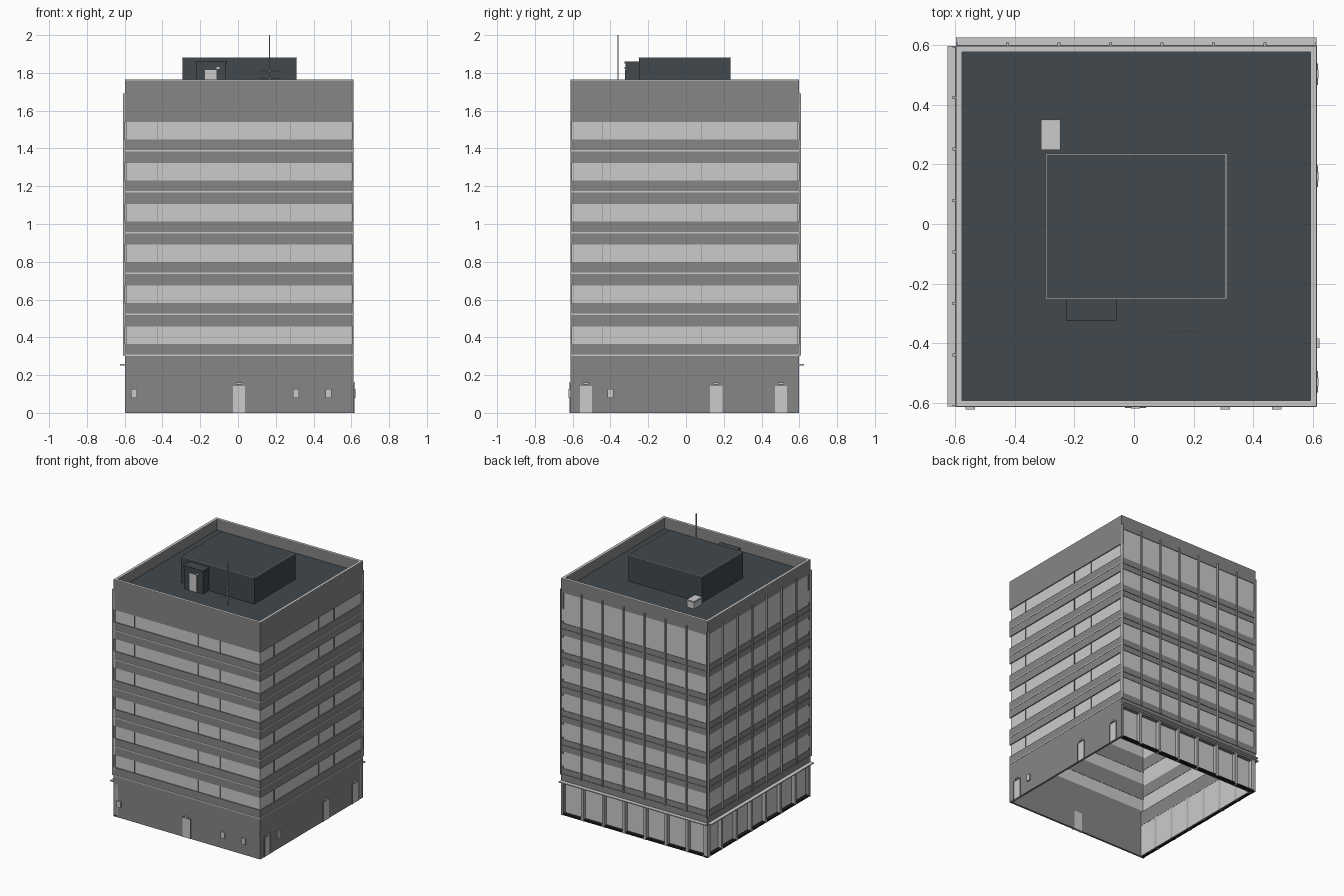
import bpy, bmesh
from mathutils import Matrix, Vector

cube = bpy.data.objects.get("Cube")
if cube:
    bpy.data.objects.remove(cube)


def material(name, rgb):
    m = bpy.data.materials.new(name)
    m.use_nodes = True
    col = (*rgb, 1)
    m.diffuse_color = col
    m.node_tree.nodes["Principled BSDF"].inputs["Base Color"].default_value = col
    return m


WALL = material("wall grey", (0.24, 0.24, 0.24))
PALE = material("pale grey", (0.6, 0.6, 0.6))
METAL = material("mullion grey", (0.45, 0.45, 0.45))
ROOF = material("roof slate", (0.053, 0.065, 0.073))
BLACK = material("base black", (0.012, 0.012, 0.012))

X0, X1, Y0, Y1 = -0.597, 0.612, -0.612, 0.597
TOP, ROOF_Z = 1.765, 1.685
FLOORS = [0.305 + 0.2165 * i for i in range(6)]
parts = {}


def box(name, mat, x, y, z):
    """Queue an axis-aligned box, given as (low, high) pairs, for a named part."""
    parts.setdefault((name, mat.name), []).append((x, y, z))


def on_side(side, name, mat, u, d, z):
    """Box on a wall: u runs along the wall, d is depth (positive outwards)."""
    if side == "front":
        box(name, mat, u, (Y0 - d[1], Y0 - d[0]), z)
    elif side == "back":
        box(name, mat, u, (Y1 + d[0], Y1 + d[1]), z)
    elif side == "left":
        box(name, mat, (X1 + d[0], X1 + d[1]), u, z)
    else:
        box(name, mat, (X0 - d[1], X0 - d[0]), u, z)


def span(side):
    return (X0, X1) if side in ("front", "back") else (Y0, Y1)


# Banded walls: solid base, strip windows, spandrels with a pale floor line
for side in ("front", "left"):
    u0, u1 = span(side)
    full = (u0, u1)
    skin = (-0.015, 0)
    on_side(side, side + "_base_wall", WALL, full, skin, (0, FLOORS[0] + 0.06))
    on_side(side, side + "_parapet", WALL, full, (-0.02, 0), (FLOORS[5] + 0.152, TOP - 0.004))
    for i, z in enumerate(FLOORS):
        if i:
            on_side(side, side + "_spandrels", WALL, full, skin, (z - 0.064, z + 0.06))
        on_side(side, side + "_floor_lines", PALE, full, (0, 0.002), (z - 0.004, z + 0.004))
        on_side(side, side + "_windows", PALE, (u0 + 0.007, u1 - 0.007), (-0.013, -0.007),
                (z + 0.055, z + 0.156))
        for f in (0.14, 0.575, 0.725):
            u = u0 + f * (u1 - u0)
            on_side(side, side + "_window_fins", WALL, (u - 0.001, u + 0.001), (-0.008, -0.001),
                    (z + 0.06, z + 0.152))

# Curtain walls: glass, spandrels, vertical fins and an open glazed ground floor
for side in ("back", "right"):
    u0, u1 = span(side)
    full = (u0, u1)
    pitch = (u1 - u0) / 7
    on_side(side, side + "_curtain_glass", PALE, full, (-0.012, -0.004), (FLOORS[0], 1.67))
    on_side(side, side + "_parapet", WALL, full, (-0.02, 0), (1.66, TOP - 0.004))
    on_side(side, side + "_lower_band", WALL, full, (-0.035, 0), (0.24, FLOORS[0] + 0.045))
    on_side(side, side + "_canopy", PALE, full, (0, 0.029), (0.252, 0.259))
    for z in FLOORS:
        if z > FLOORS[0]:
            on_side(side, side + "_spandrels", WALL, full, (-0.014, 0), (z - 0.045, z + 0.045))
        on_side(side, side + "_floor_lines", WALL, full, (0, 0.004), (z - 0.004, z + 0.004))
    on_side(side, side + "_ground_glass", PALE, full, (-0.034, -0.028), (0, 0.24))
    on_side(side, side + "_base_plate", BLACK, full, (-0.03, -0.003), (0, 0.012))
    for i in range(8):
        u = u0 + i * pitch
        a, b = max(u - 0.005, u0), min(u + 0.005, u1)
        on_side(side, side + "_fins", METAL, (a, b), (0, 0.012), (0.305, 1.69))
        a, b = max(u - 0.01, u0), min(u + 0.01, u1)
        on_side(side, side + "_ground_posts", METAL, (a, b), (-0.035, 0), (0, 0.245))

# Pale coping on the parapet
for side in ("front", "back", "left", "right"):
    on_side(side, "coping", PALE, span(side), (-0.02, 0), (TOP - 0.004, TOP))


# Doors with a lamp above, and wall boxes
def door(side, u):
    on_side(side, side + "_doors", PALE, (u - 0.033, u + 0.033), (-0.016, 0.002), (0, 0.143))
    for s in (-1, 1):
        e = u + s * 0.034
        on_side(side, side + "_door_frames", WALL, (e - 0.002, e + 0.002), (0, 0.005), (0, 0.147))
    on_side(side, side + "_door_frames", WALL, (u - 0.035, u + 0.035), (0, 0.005), (0.143, 0.147))
    on_side(side, side + "_door_lamps", PALE, (u - 0.015, u + 0.015), (0, 0.008), (0.15, 0.16))


door("front", 0.005)
for u in (-0.53, 0.16, 0.503):
    door("left", u)
for side, u in (("front", -0.55), ("front", 0.307), ("front", 0.48), ("left", -0.4)):
    on_side(side, side + "_wall_boxes", PALE, (u - 0.016, u + 0.016), (0, 0.011), (0.08, 0.126))

# Roof deck, penthouse with a fine pale rim, and stair shed
box("roof_deck", ROOF, (X0 + 0.01, X1 - 0.01), (Y0 + 0.01, Y1 - 0.01), (ROOF_Z - 0.01, ROOF_Z))
px, py, pz = (-0.295, 0.31), (-0.25, 0.235), 1.88
box("penthouse", ROOF, px, py, (ROOF_Z, pz))
for e in px:
    box("penthouse_rim", PALE, (e - 0.002, e + 0.002), py, (pz - 0.002, pz + 0.002))
for e in py:
    box("penthouse_rim", PALE, px, (e - 0.002, e + 0.002), (pz - 0.002, pz + 0.002))
box("stair_shed", ROOF, (-0.22, -0.065), (-0.32, -0.25), (ROOF_Z, 1.85))
box("stair_shed_cap", ROOF, (-0.226, -0.059), (-0.326, -0.25), (1.85, 1.86))
box("shed_door", PALE, (-0.175, -0.115), (-0.323, -0.318), (ROOF_Z, 1.815))
box("shed_lamp", PALE, (-0.113, -0.098), (-0.325, -0.318), (1.82, 1.83))

# Rooftop air unit
box("air_unit", PALE, (-0.31, -0.25), (0.252, 0.348), (ROOF_Z, 1.74))
box("air_unit_lid", METAL, (-0.313, -0.247), (0.249, 0.351), (1.728, 1.736))

# Antenna
ax, ay = 0.167, -0.36
box("antenna_mast", METAL, (ax - 0.003, ax + 0.003), (ay - 0.003, ay + 0.003), (ROOF_Z, 2.0))
for z in (1.73, 1.77, 1.81):
    box("antenna_bars", METAL, (ax - 0.057, ax + 0.057), (ay - 0.001, ay + 0.001), (z - 0.002, z + 0.002))

# Turn every queued part into one object
for (name, mat), boxes in parts.items():
    bm = bmesh.new()
    for b in boxes:
        mid = Vector([(lo + hi) / 2 for lo, hi in b])
        size = Vector([hi - lo for lo, hi in b])
        bmesh.ops.create_cube(bm, size=1, matrix=Matrix.Translation(mid) @ Matrix.Diagonal(size).to_4x4())
    mesh = bpy.data.meshes.new(name)
    bm.to_mesh(mesh)
    bm.free()
    mesh.materials.append(bpy.data.materials[mat])
    bpy.context.collection.objects.link(bpy.data.objects.new(name, mesh))
